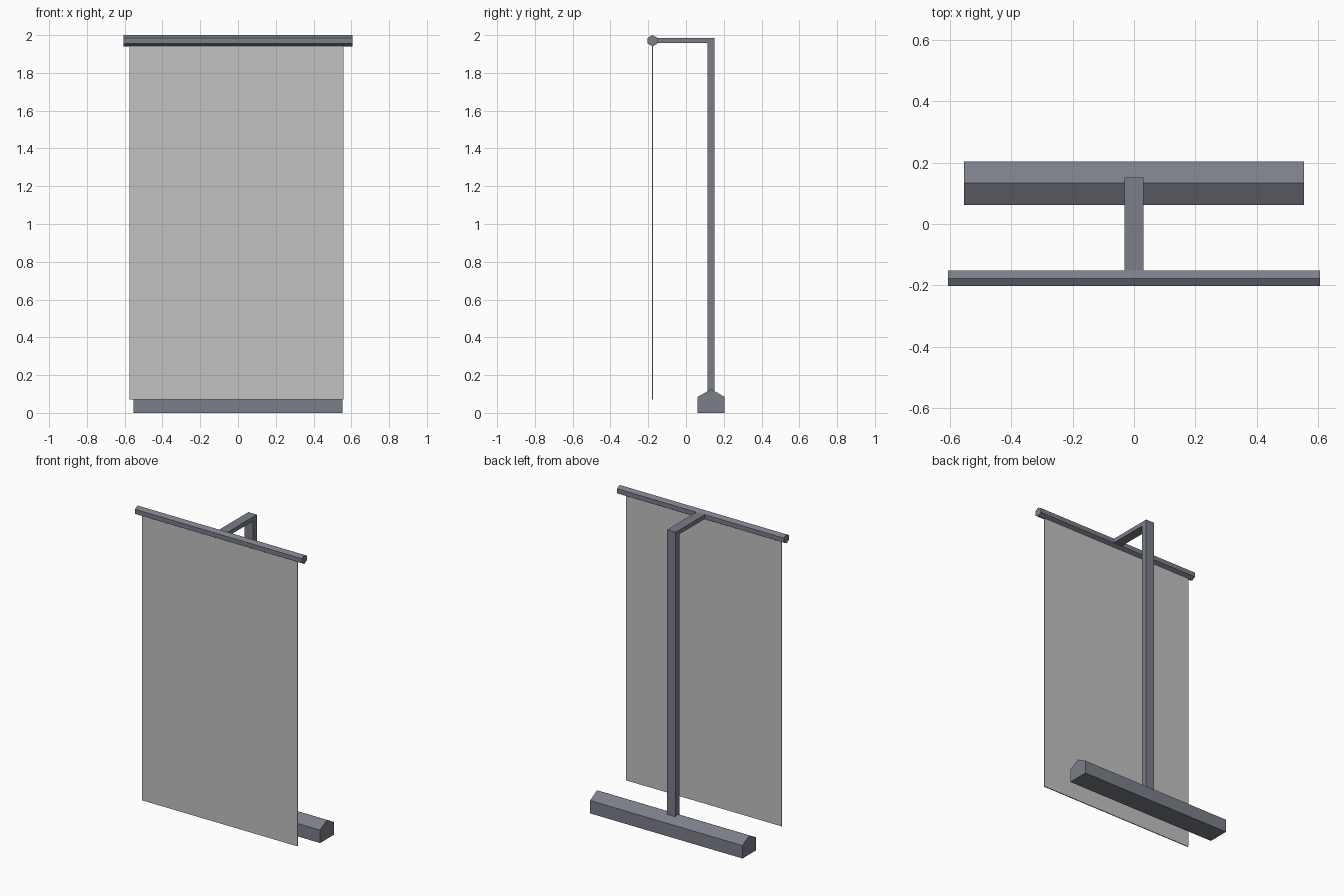
import bpy, bmesh, math

if "Cube" in bpy.data.objects:
    bpy.data.objects.remove(bpy.data.objects["Cube"])


def material(name, rgb):
    m = bpy.data.materials.new(name)
    m.diffuse_color = (*rgb, 1.0)
    m.use_nodes = True
    m.node_tree.nodes["Principled BSDF"].inputs["Base Color"].default_value = m.diffuse_color
    return m


METAL = material("slate grey metal", (0.20, 0.21, 0.25))
CLOTH = material("light grey cloth", (0.54, 0.54, 0.54))


def extrude_profile(name, profile, x0, x1, mat):
    """Extrude a closed (y, z) profile along x from x0 to x1."""
    bm = bmesh.new()
    face = bm.faces.new([bm.verts.new((x0, y, z)) for y, z in profile])
    new = bmesh.ops.extrude_face_region(bm, geom=[face])["geom"]
    verts = [g for g in new if isinstance(g, bmesh.types.BMVert)]
    bmesh.ops.translate(bm, verts=verts, vec=(x1 - x0, 0, 0))
    bmesh.ops.recalc_face_normals(bm, faces=bm.faces)
    mesh = bpy.data.meshes.new(name)
    bm.to_mesh(mesh)
    bm.free()
    mesh.materials.append(mat)
    ob = bpy.data.objects.new(name, mesh)
    bpy.context.collection.objects.link(ob)
    return ob


ROD_Y, ROD_Z, ROD_R = -0.177, 1.97, 0.03

# Weighted foot with a ridged top
extrude_profile("base", [(0.062, 0), (0.204, 0), (0.204, 0.085),
                         (0.133, 0.125), (0.062, 0.085)], -0.554, 0.554, METAL)

# Upright post and forward arm in one L-shaped piece
extrude_profile("post_and_arm", [(0.113, 0.09), (0.152, 0.09), (0.152, 1.985),
                                 (-0.16, 1.985), (-0.16, 1.957), (0.113, 1.957)],
                -0.031, 0.031, METAL)

# Hexagonal crossbar, one corner pointing up
hexagon = [(ROD_Y + ROD_R * math.sin(i * math.pi / 3),
            ROD_Z + ROD_R * math.cos(i * math.pi / 3)) for i in range(6)]
extrude_profile("crossbar", hexagon, -0.607, 0.607, METAL)

# Thin hanging banner
t = 0.003
extrude_profile("banner", [(ROD_Y - t, 0.072), (ROD_Y + t, 0.072),
                           (ROD_Y + t, ROD_Z), (ROD_Y - t, ROD_Z)],
                -0.574, 0.559, CLOTH)
